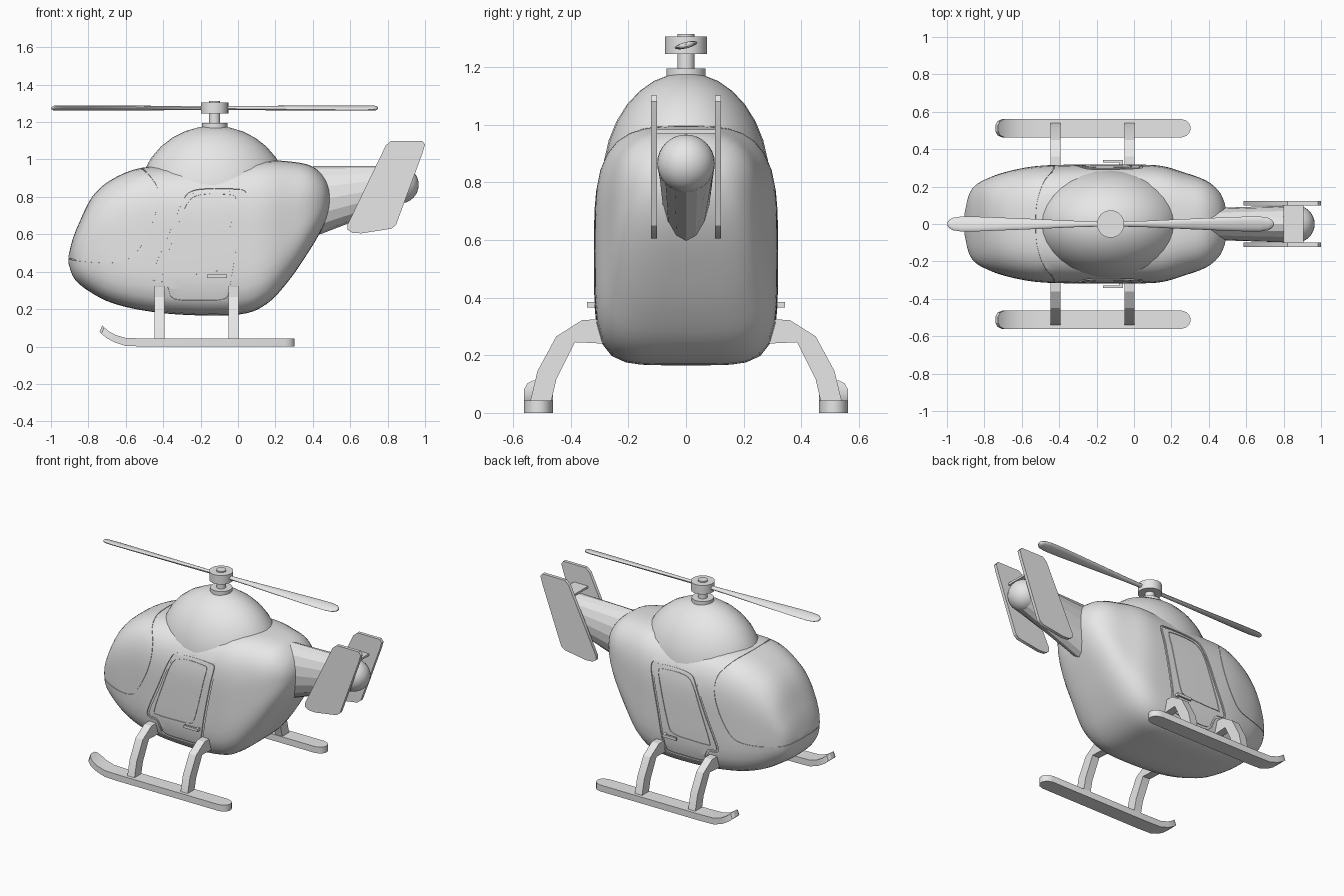
import bpy, bmesh, math
from mathutils import Vector
from mathutils.bvhtree import BVHTree

cube = bpy.data.objects.get("Cube")
if cube:
    bpy.data.objects.remove(cube, do_unlink=True)

GREY = (0.8, 0.8, 0.8, 1)
paint = bpy.data.materials.new("light_grey")
paint.use_nodes = True
paint.diffuse_color = GREY
paint.node_tree.nodes["Principled BSDF"].inputs["Base Color"].default_value = GREY


def finish(bm, name, angle=30):
    """Turn a bmesh into a shaded object."""
    bmesh.ops.recalc_face_normals(bm, faces=bm.faces)
    mesh = bpy.data.meshes.new(name)
    bm.to_mesh(mesh)
    bm.free()
    mesh.materials.append(paint)
    obj = bpy.data.objects.new(name, mesh)
    bpy.context.collection.objects.link(obj)
    shade(obj, angle)
    return obj


def shade(obj, angle):
    bpy.ops.object.select_all(action='DESELECT')
    obj.select_set(True)
    bpy.context.view_layer.objects.active = obj
    bpy.ops.object.shade_smooth_by_angle(angle=math.radians(angle))


def loft(name, rings, cyclic=False, angle=30):
    """Skin a row of equal rings, capped unless it closes on itself."""
    bm = bmesh.new()
    rows = [[bm.verts.new(p) for p in ring] for ring in rings]
    n = len(rows[0])
    pairs = list(zip(rows, rows[1:]))
    if cyclic:
        pairs.append((rows[-1], rows[0]))
    else:
        bm.faces.new(rows[0])
        bm.faces.new(rows[-1])
    for a, b in pairs:
        for i in range(n):
            j = (i + 1) % n
            bm.faces.new((a[i], a[j], b[j], b[i]))
    return finish(bm, name, angle)


def spline(points, steps, cyclic=False):
    """Catmull-Rom curve through points of any dimension."""
    n = len(points)
    get = (lambda i: points[i % n]) if cyclic else (lambda i: points[max(0, min(n - 1, i))])
    out = []
    for i in range(n if cyclic else n - 1):
        p = [get(i + k) for k in (-1, 0, 1, 2)]
        for s in range(steps):
            t = s / steps
            out.append([0.5 * (2 * b + (c - a) * t + (2 * a - 5 * b + 4 * c - d) * t * t
                               + (3 * b - a - 3 * c + d) * t ** 3) for a, b, c, d in zip(*p)])
    if not cyclic:
        out.append(list(points[-1]))
    return out


def ball(name, centre, radii):
    bm = bmesh.new()
    bmesh.ops.create_uvsphere(bm, u_segments=32, v_segments=16, radius=1)
    bmesh.ops.scale(bm, vec=radii, verts=bm.verts)
    bmesh.ops.translate(bm, vec=centre, verts=bm.verts)
    return finish(bm, name)


def disc(name, x, radius, low, high):
    ring = [(x + radius * math.cos(a), radius * math.sin(a))
            for a in (math.tau * i / 32 for i in range(32))]
    return loft(name, [[(px, py, z) for px, py in ring] for z in (low, high)])


def box(name, low, high):
    ring = [(low[0], low[1]), (high[0], low[1]), (high[0], high[1]), (low[0], high[1])]
    return loft(name, [[(x, y, z) for x, y in ring] for z in (low[2], high[2])])


# Fuselage: stations of x, bottom, top, half width
STATIONS = [(-.905, .44, .49, .06), (-.885, .38, .57, .15), (-.85, .335, .66, .205),
            (-.78, .285, .8, .245), (-.68, .235, .89, .28), (-.52, .195, .955, .31),
            (-.3, .17, .965, .318), (0, .17, .985, .318), (.15, .225, .995, .31),
            (.27, .35, .99, .275), (.38, .51, .97, .235), (.45, .63, .92, .18),
            (.485, .72, .86, .11), (.492, .77, .81, .04)]


def fuselage_ring(x, bottom, top, half, count=48):
    mid, tall, full = (bottom + top) / 2, (top - bottom) / 2, (half / .318) ** 3
    ring = []
    for i in range(count):
        a = math.tau * (i + .5) / count
        c, s = math.cos(a), math.sin(a)
        power = 2.2 + (1.3 if s > 0 else 2.8) * full
        r = (abs(c) ** power + abs(s) ** power) ** (-1 / power)
        ring.append((x, half * r * c, mid + tall * r * s))
    return ring


fuselage = loft("fuselage", [fuselage_ring(*s) for s in spline(STATIONS, 4)])
bm = bmesh.new()
bm.from_mesh(fuselage.data)
skin = BVHTree.FromBMesh(bm)
bm.free()


def groove(path, r):
    """Cut a fine panel gap into the fuselage along a closed path."""
    hits = [skin.find_nearest(Vector(p))[:2] for p in path]
    rings = []
    for i, (p, normal) in enumerate(hits):
        along = (hits[(i + 1) % len(hits)][0] - hits[i - 1][0]).normalized()
        side = along.cross(normal).normalized() * r
        up = normal * r
        rings.append([p + up + side, p + up - side, p - up - side, p - up + side])
    cutter = loft("gap_cutter", rings, cyclic=True)
    cutter.hide_render = True
    mod = fuselage.modifiers.new("gap", 'BOOLEAN')
    mod.operation, mod.solver, mod.object = 'DIFFERENCE', 'EXACT', cutter
    bpy.context.view_layer.objects.active = fuselage
    bpy.ops.object.modifier_apply(modifier=mod.name)
    bpy.data.objects.remove(cutter, do_unlink=True)


# Doors and their windows, on both sides
DOOR = [(-.2, .842), (-.08, .845), (.02, .835), (.04, .8), (.02, .7), (-.02, .5), (-.055, .3),
        (-.08, .255), (-.2, .25), (-.34, .255), (-.365, .31), (-.39, .35), (-.45, .36),
        (-.44, .42), (-.37, .58), (-.3, .75), (-.26, .82)]
WINDOW = [(-.2, .81), (-.05, .81), (-.015, .79), (-.03, .71), (-.09, .46), (-.13, .4),
          (-.25, .39), (-.38, .39), (-.4, .41), (-.33, .61), (-.27, .76)]
for side in (1, -1):
    for outline, width in ((DOOR, .007), (WINDOW, .004)):
        groove([(x, side * .31, z) for x, z in spline(outline, 3, True)], width)

# Windscreen seam, wrapping round the nose
SEAM = [(-.525, 0, .96), (-.515, .12, .95), (-.475, .23, .91), (-.435, .28, .85),
        (-.43, .31, .75), (-.47, .31, .62), (-.54, .3, .5), (-.6, .29, .46),
        (-.7, .27, .45), (-.8, .23, .455), (-.87, .15, .465), (-.9, 0, .475)]
loop = SEAM + [(x, -y, z) for x, y, z in SEAM[-2:0:-1]]
groove(spline(loop, 3, True), .003)
shade(fuselage, 30)

# Engine dome
ball("engine_dome", (-.13, 0, .8), (.4, .29, .38))

# Tail boom, rounded tip and stabiliser
boom = []
for x, bottom, half in ((.4, .585, .085), (.87, .765, .1)):
    mid, tall = (bottom + .965) / 2, (.965 - bottom) / 2
    boom.append([(x, half * math.cos(a), mid + tall * math.sin(a))
                 for a in (math.tau * i / 16 for i in range(16))])
loft("tail_boom", boom, angle=10)
ball("tail_tip", (.866, 0, .865), (.1, .1, .1))
box("tail_stabiliser", (.8, -.105, .968), (.905, .105, .982))

# Twin tail fins
FIN = [(.585, .65), (.585, .625), (.61, .608), (.66, .605), (.82, .63), (.845, .65),
       (.985, 1.03), (1, 1.08), (.985, 1.1), (.82, 1.1), (.79, 1.075)]
for side, label in ((1, "back"), (-1, "front")):
    loft("tail_fin_" + label, [[(x, side * y, z) for x, z in FIN] for y in (.1, .122)])

# Rotor mast and hub
HUB = -.125
disc("mast_collar", HUB, .068, 1.15, 1.195)
disc("mast", HUB, .03, 1.17, 1.26)
disc("rotor_hub", HUB, .073, 1.245, 1.305)
disc("hub_cap", HUB, .03, 1.3, 1.313)

# Rotor blades: pitched oval section, widening to a round tip
BLADE = [(.05, .014), (.2, .018), (.45, .03), (.7, .04), (.8, .041), (.845, .034),
         (.865, .02), (.873, .006)]
pitch = math.radians(14)
for turn, label in ((1, "tail"), (-1, "nose")):
    rings = []
    for reach, half in BLADE:
        ring = []
        for i in range(12):
            a = math.tau * i / 12
            w, t = half * math.cos(a), min(.011, half * .8) * math.sin(a)
            y = w * math.cos(pitch) - t * math.sin(pitch)
            z = w * math.sin(pitch) + t * math.cos(pitch)
            ring.append((HUB + turn * reach, turn * y, 1.275 + z))
        rings.append(ring)
    loft("rotor_blade_" + label, rings, angle=40)

# Skids (x, base height, half width), struts and door handles
SKID = [(-.74, .078, .018), (-.73, .068, .038), (-.705, .047, .049), (-.66, .022, .05),
        (-.6, .003, .05), (-.5, 0, .05), (.25, 0, .05), (.28, 0, .04), (.295, 0, .025),
        (.302, 0, .01)]
STRUT = [(.28, .325), (.36, .322), (.45, .265), (.515, .145), (.545, .02),
         (.472, .02), (.45, .115), (.385, .245), (.28, .24)]
for side, label in ((1, "back"), (-1, "front")):
    rings = []
    for x, z, half in SKID:
        lean = .014 * min(1, z / .05)
        rings.append([(x, side * .512 - half, z), (x, side * .512 + half, z),
                      (x + lean, side * .512 + half, z + .043 - lean * .6),
                      (x + lean, side * .512 - half, z + .043 - lean * .6)])
    loft("skid_" + label, rings)
    for x, place in ((-.447, "nose"), (-.05, "tail")):
        loft("strut_" + label + "_" + place,
             [[(px, side * y, z) for y, z in STRUT] for px in (x, x + .053)], angle=15)
    for part, x0, x1, y0, y1 in (("bar", -.165, -.06, .33, .343), ("post", -.08, -.06, .3, .335)):
        ys = sorted((side * y0, side * y1))
        box("door_handle_" + part + "_" + label, (x0, ys[0], .366), (x1, ys[1], .384))
